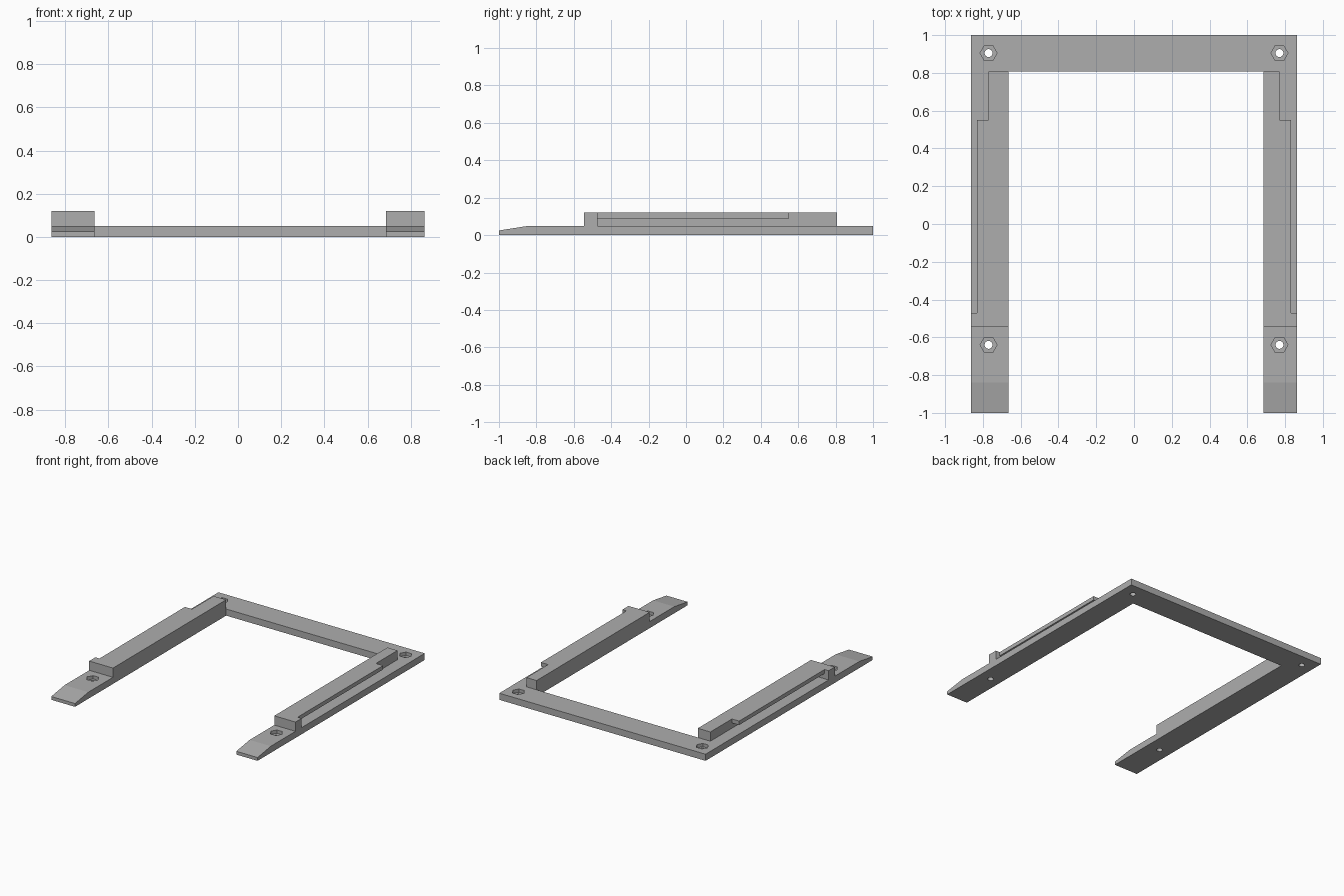
import bpy, bmesh, math
from mathutils import Vector

old = bpy.data.objects.get("Cube")
if old:
    bpy.data.objects.remove(old, do_unlink=True)

grey = bpy.data.materials.new("plain grey")
grey.use_nodes = True
grey.diffuse_color = (0.42, 0.42, 0.42, 1)
grey.node_tree.nodes["Principled BSDF"].inputs["Base Color"].default_value = grey.diffuse_color

# Main dimensions
OUT, IN_RIGHT, IN_LEFT = 0.864, 0.665, 0.686   # outer edge, inner edges of the arms
BASE, TOP, LIP = 0.05, 0.12, 0.09              # base top, rail top, lip underside
BAR = 0.808                                    # front edge of the rear bar
LIP_X, WALL_X, BOLT_X = 0.83, 0.77, 0.77


def prism(name, points, direction):
    """Extrude a flat outline of 3D points along a direction."""
    bm = bmesh.new()
    face = bm.faces.new([bm.verts.new(p) for p in points])
    new = bmesh.ops.extrude_face_region(bm, geom=[face])["geom"]
    bmesh.ops.translate(bm, vec=direction,
                        verts=[g for g in new if isinstance(g, bmesh.types.BMVert)])
    bmesh.ops.recalc_face_normals(bm, faces=bm.faces)
    mesh = bpy.data.meshes.new(name)
    bm.to_mesh(mesh)
    bm.free()
    mesh.materials.append(grey)
    obj = bpy.data.objects.new(name, mesh)
    bpy.context.collection.objects.link(obj)
    return obj


def plate(name, outline, low, high):
    return prism(name, [(x, y, low) for x, y in outline], Vector((0, 0, high - low)))


def cylinder(name, x, y, radius, sides, low, high):
    ring = [(x + radius * math.cos(i * math.tau / sides),
             y + radius * math.sin(i * math.tau / sides)) for i in range(sides)]
    return plate(name, ring, low, high)


def combine(obj, other, operation):
    """Apply a boolean and remove the helper."""
    mod = obj.modifiers.new(operation, "BOOLEAN")
    mod.operation, mod.object, mod.solver = operation, other, "EXACT"
    bpy.context.view_layer.objects.active = obj
    bpy.ops.object.modifier_apply(modifier=mod.name)
    bpy.data.objects.remove(other, do_unlink=True)


# U-shaped base frame
frame = plate("base_frame", [(-OUT, -1), (-IN_RIGHT, -1), (-IN_RIGHT, BAR), (IN_LEFT, BAR),
                             (IN_LEFT, -1), (OUT, -1), (OUT, 1), (-OUT, 1)], 0, BASE)

# Sloped front tips
wedge = prism("tip_cutter", [(-1, -0.84, BASE), (-1, -1.16, 0), (-1, -1.16, 0.2), (-1, -0.84, 0.2)],
              Vector((2, 0, 0)))
combine(frame, wedge, "DIFFERENCE")

# Bolt holes with hexagonal nut pockets
for x in (-BOLT_X, BOLT_X):
    for y in (-0.64, 0.905):
        combine(frame, cylinder("nut_cutter", x, y, 0.045, 6, 0.025, 0.1), "DIFFERENCE")
        combine(frame, cylinder("bolt_cutter", x, y, 0.021, 24, -0.05, 0.1), "DIFFERENCE")

# Raised rails: full-width front stop, recessed outer wall, overhanging lip
STOP_FRONT, STOP_BACK, LIP_END = -0.546, -0.472, 0.55
for name, side, inner in (("right_rail", -1, IN_RIGHT), ("left_rail", 1, IN_LEFT)):
    lower = [(inner, STOP_FRONT), (OUT, STOP_FRONT), (OUT, STOP_BACK),
             (WALL_X, STOP_BACK), (WALL_X, BAR), (inner, BAR)]
    lip = [(WALL_X - 0.04, STOP_BACK - 0.03), (LIP_X, STOP_BACK - 0.03),
           (LIP_X, LIP_END), (WALL_X - 0.04, LIP_END)]
    rail = plate(name, [(side * x, y) for x, y in lower], BASE, TOP)
    combine(rail, plate("lip", [(side * x, y) for x, y in lip], LIP, TOP), "UNION")
